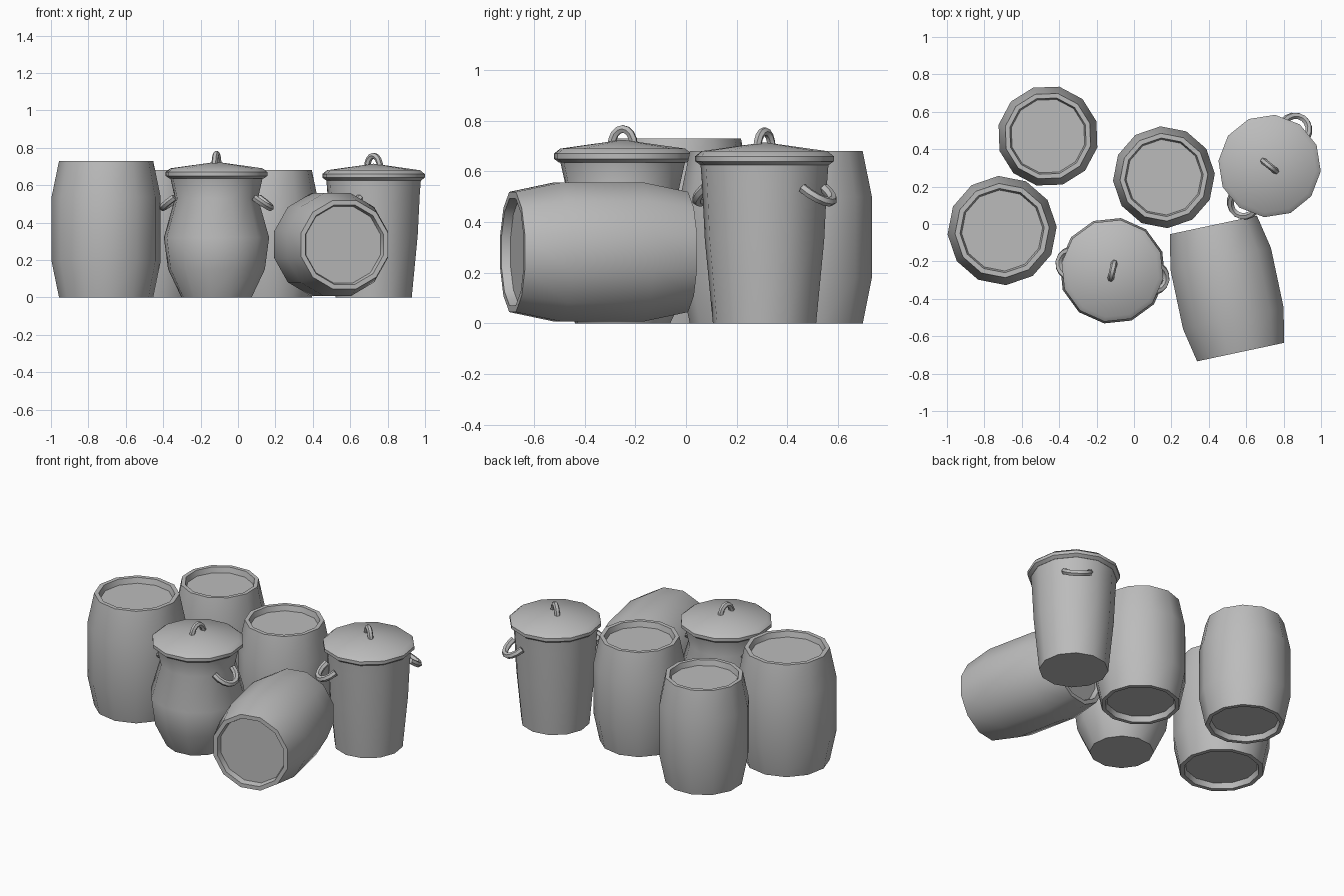
import bpy, bmesh
from math import radians, sin, cos, pi
from mathutils import Vector, Matrix

cube = bpy.data.objects.get("Cube")
if cube:
    bpy.data.objects.remove(cube, do_unlink=True)

GREY = (0.5, 0.5, 0.5, 1.0)
mat = bpy.data.materials.new("plain grey")
mat.use_nodes = True
mat.diffuse_color = GREY
bsdf = next(n for n in mat.node_tree.nodes if n.type == 'BSDF_PRINCIPLED')
bsdf.inputs["Base Color"].default_value = GREY

SIDES = 12


def finish(obj, angle):
    """Give the object its material and smooth shading with sharp edges."""
    obj.data.materials.clear()
    obj.data.materials.append(mat)
    bpy.ops.object.select_all(action='DESELECT')
    obj.select_set(True)
    bpy.context.view_layer.objects.active = obj
    bpy.ops.object.shade_smooth_by_angle(angle=radians(angle))


def lathe(name, profile, matrix, turn):
    """Spin a (radius, height) profile into a twelve-sided solid."""
    bm = bmesh.new()
    spin = Matrix.Rotation(radians(turn), 3, 'Z')
    verts = [bm.verts.new(spin @ Vector((r, 0, z))) for r, z in profile]
    edges = [bm.edges.new(pair) for pair in zip(verts, verts[1:])]
    bmesh.ops.spin(bm, geom=verts + edges, cent=(0, 0, 0), axis=(0, 0, 1),
                   angle=2 * pi, steps=SIDES)
    bmesh.ops.remove_doubles(bm, verts=bm.verts, dist=0.0005)
    bmesh.ops.recalc_face_normals(bm, faces=bm.faces)
    mesh = bpy.data.meshes.new(name)
    bm.to_mesh(mesh)
    bm.free()
    obj = bpy.data.objects.new(name, mesh)
    bpy.context.collection.objects.link(obj)
    obj.matrix_world = matrix
    finish(obj, 35)


def loop_handle(name, start, across, out, matrix, radius):
    """Half-ellipse tube: 'across' is the half width, 'out' the reach."""
    curve = bpy.data.curves.new(name, 'CURVE')
    curve.dimensions = '3D'
    curve.bevel_depth = radius
    curve.bevel_resolution = 1
    curve.use_fill_caps = True
    steps = 8
    spline = curve.splines.new('POLY')
    spline.points.add(steps)
    for i, point in enumerate(spline.points):
        a = pi * i / steps
        point.co = (*(start + across * cos(a) + out * sin(a)), 1)
    obj = bpy.data.objects.new(name, curve)
    bpy.context.collection.objects.link(obj)
    obj.matrix_world = matrix
    bpy.ops.object.select_all(action='DESELECT')
    obj.select_set(True)
    bpy.context.view_layer.objects.active = obj
    bpy.ops.object.convert(target='MESH')
    finish(bpy.context.object, 50)


def barrel(name, matrix, radius, height, turn):
    """Bulging barrel with a recessed head at both ends."""
    end, lip, head, depth = radius * 0.85, radius * 0.76, radius * 0.73, 0.035
    half = [(0, depth), (head, depth), (lip, 0), (end, 0), (radius * 0.985, height * 0.265)]
    top = [(r, height - z) for r, z in reversed(half)]
    lathe(name, half + top, matrix, turn)


def pot(name, place, body, rim_z, turn, side_angle, side_reach, side_start, knob_angle):
    """Lidded pot with a loop on the lid and two drooping side handles."""
    matrix = Matrix.Translation(place)
    lathe(name + "_body", [(0, 0)] + body + [(0, rim_z + 0.02)], matrix, turn)
    lid = [(0, 0), (0.255, 0), (0.275, 0.015), (0.275, 0.035),
           (0.25, 0.055), (0, 0.09)]
    lathe(name + "_lid", [(r, rim_z + z) for r, z in lid], matrix, turn)
    knob = matrix @ Matrix.Rotation(radians(knob_angle), 4, 'Z')
    loop_handle(name + "_lid_handle", Vector((0, 0, rim_z + 0.065)),
                Vector((0.045, 0, 0)), Vector((0, 0, 0.068)), knob, 0.017)
    for label, extra in (("first", 0), ("second", 180)):
        side = matrix @ Matrix.Rotation(radians(side_angle + extra), 4, 'Z')
        loop_handle(f"{name}_{label}_side_handle", Vector((side_start, 0, 0.535)),
                    Vector((0, 0.075, 0)),
                    Vector((side_reach - side_start - 0.018, 0, -0.055)), side, 0.019)


# Standing barrels
barrel("large_barrel", Matrix.Translation((-0.705, -0.035, 0)), 0.297, 0.73, 4)
barrel("back_barrel", Matrix.Translation((-0.46, 0.47, 0)), 0.275, 0.68, 17)
barrel("middle_barrel", Matrix.Translation((0.16, 0.25, 0)), 0.277, 0.68, 4)

# Barrel lying on its side
lying = (Matrix.Translation((0.425, -0.005, 0.282))
         @ Matrix.Rotation(radians(12), 4, 'Z') @ Matrix.Rotation(radians(90), 4, 'X'))
barrel("lying_barrel", lying, 0.289, 0.695, 15)

# Round-bellied pot and straight-sided pot
belly = [(0.19, 0), (0.262, 0.15), (0.285, 0.32), (0.225, 0.53), (0.25, 0.64)]
straight = [(0.205, 0), (0.237, 0.33), (0.248, 0.55), (0.255, 0.64)]
pot("belly_pot", (-0.115, -0.25, 0), belly, 0.635, 21, -10, 0.31, 0.215, 77)
pot("straight_pot", (0.725, 0.31, 0), straight, 0.625, 24, 55, 0.33, 0.235, -39)
